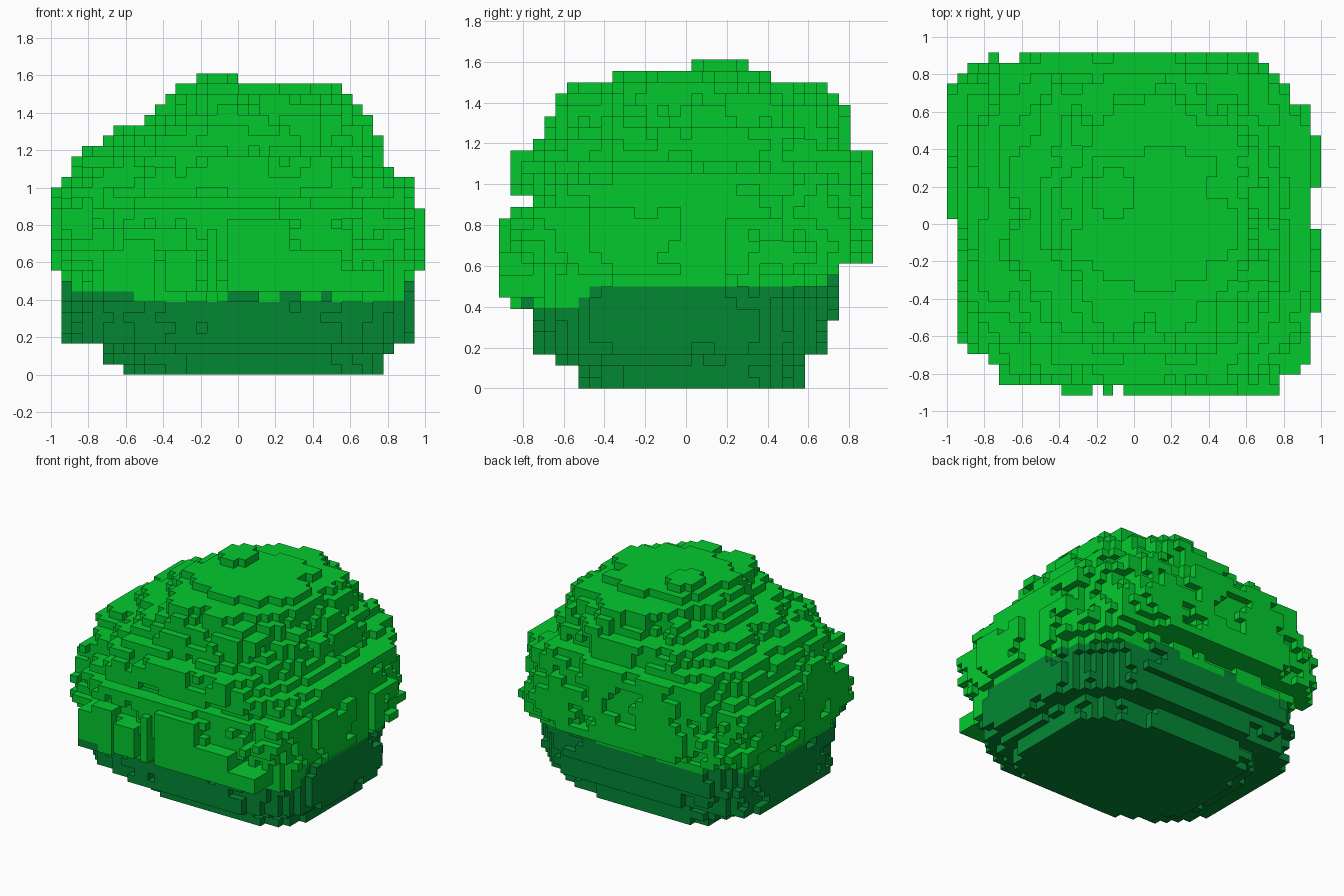
import bpy, bmesh
from mathutils import Vector, noise

if "Cube" in bpy.data.objects:
    bpy.data.objects.remove(bpy.data.objects["Cube"])

S = 1 / 18  # voxel size

# Layer profile in voxels: first layer, left, right, front, back
PROFILE = [
    (0, -11, 14, -9.5, 10.5), (1, -13, 14, -9.5, 10.5), (2, -13, 15, -11.5, 10.5),
    (3, -17, 17, -13.5, 12.5), (6, -17, 17, -13.5, 13.5), (7, -17, 17, -14.5, 13.5),
    (10, -18, 18, -14.5, 13.5), (11, -18, 18, -15.5, 16.5), (15, -18, 18, -15.5, 16.5),
    (16, -18, 17, -13.5, 16.5), (17, -18, 17, -15.5, 16.5), (18, -17, 17, -15.5, 16.5),
    (19, -16, 15, -15.5, 16.5), (20, -16, 14, -15.5, 16.5), (21, -15, 14, -13.5, 14.5),
    (22, -13, 14, -12.5, 14.5), (23, -12, 13, -12.5, 14.5), (24, -9, 13, -12.5, 14.5),
    (25, -8, 12, -11.5, 13.5), (26, -7, 11, -10.5, 12.5), (27, -6, 10, -6.5, 7.5),
    (28, -4, 0, 0.5, 5.5)]

# Leaf clumps standing proud of the front: x0, x1, z0, z1, front
CLUMPS = [(-13, -11, 7, 12, -15.5), (-11, -8, 7, 13, -15.5), (-7, -4, 8, 12, -16.5),
          (-3, -2, 8, 14, -16.5), (-1, 5, 8, 15, -16.5), (5, 10, 8, 12, -16.5),
          (10, 14, 8, 10, -16.5)]

# Corner squareness, keyed by (right side, back side)
POWER = {(False, False): 2.8, (True, False): 3.8, (True, True): 3.0, (False, True): 4.6}


def layer(k):
    return [row for row in PROFILE if row[0] <= k][-1][1:]


def filled(x, y, k):
    x0, x1, y0, y1 = layer(k)
    u = (2 * x - x0 - x1) / (x1 - x0)
    v = (2 * y - y0 - y1) / (y1 - y0)
    if max(abs(u), abs(v)) > 1:
        return False
    # Outermost leaves only grow in patches on the two sides
    if x < -17 and y < 0.5 or x > 17 and (y < -8.5 or -0.5 < y < 3.5 or y > 9.5):
        return False
    p = POWER[(u > 0, v > 0)]
    if k > 18:  # dome gets rounder towards the top
        p += (2.0 - p) * min(1, (k - 18) / 6)
    here = Vector((x * 0.22, y * 0.22, k * 0.33))
    rough = 0.42 if k > 9 else 0.2
    bump = rough * (noise.noise(here + Vector((3.1, 7.7, 1.3))) + 0.6 * noise.noise(here * 2.1))
    return abs(u) ** p + abs(v) ** p <= 0.99 + bump


# Fill the voxel set; cells keyed by integer (i, j, k)
cells = set()
for k in range(29):
    for i in range(36):
        for j in range(33):
            x, y = i - 17.5, j - 16
            clump = any(a < x < b and c <= k < d and f < y < -8 for a, b, c, d, f in CLUMPS)
            if clump or filled(x, y, k):
                cells.add((i, j, k))

# Solid core, so that only the outer skin remains
for k in range(1, 28):
    x0, x1, y0, y1 = layer(k)
    for i in range(36):
        for j in range(33):
            u = (2 * (i - 17.5) - x0 - x1) / (x1 - x0)
            v = (2 * (j - 16) - y0 - y1) / (y1 - y0)
            if u * u + v * v < 0.5:
                cells.add((i, j, k))


# Dark base colour ends lower at the front than at the back
def is_dark(i, j, k):
    top = 7.3 + 2.0 * min(1, max(0, (j - 4) / 8))
    return k < round(top + 0.9 * noise.noise(Vector((i * 0.4, j * 0.4, 5.5))))


def material(name, colour):
    m = bpy.data.materials.new(name)
    m.diffuse_color = (*colour, 1)
    m.use_nodes = True
    m.node_tree.nodes["Principled BSDF"].inputs["Base Color"].default_value = m.diffuse_color
    return m


# Skin: one quad for each exposed voxel side
bm = bmesh.new()
verts = {}


def corner(c):
    if c not in verts:
        verts[c] = bm.verts.new(((c[0] - 18) * S, (c[1] - 16.5) * S, c[2] * S))
    return verts[c]


for cell in sorted(cells):
    for axis in range(3):
        for side in (0, 1):
            near = list(cell)
            near[axis] += 2 * side - 1
            if tuple(near) in cells:
                continue
            b, c = (axis + 1) % 3, (axis + 2) % 3
            loop = []
            for db, dc in ((0, 0), (1, 0), (1, 1), (0, 1)):
                q = list(cell)
                q[axis] += side
                q[b] += db
                q[c] += dc
                loop.append(corner(tuple(q)))
            face = bm.faces.new(loop if side else loop[::-1])
            face.material_index = int(is_dark(*cell))

mesh = bpy.data.meshes.new("bush")
bm.to_mesh(mesh)
bm.free()
mesh.materials.append(material("leaf green", (0.001, 0.59, 0.028)))
mesh.materials.append(material("dark base green", (0.001, 0.245, 0.034)))
bush = bpy.data.objects.new("bush", mesh)
bpy.context.collection.objects.link(bush)
